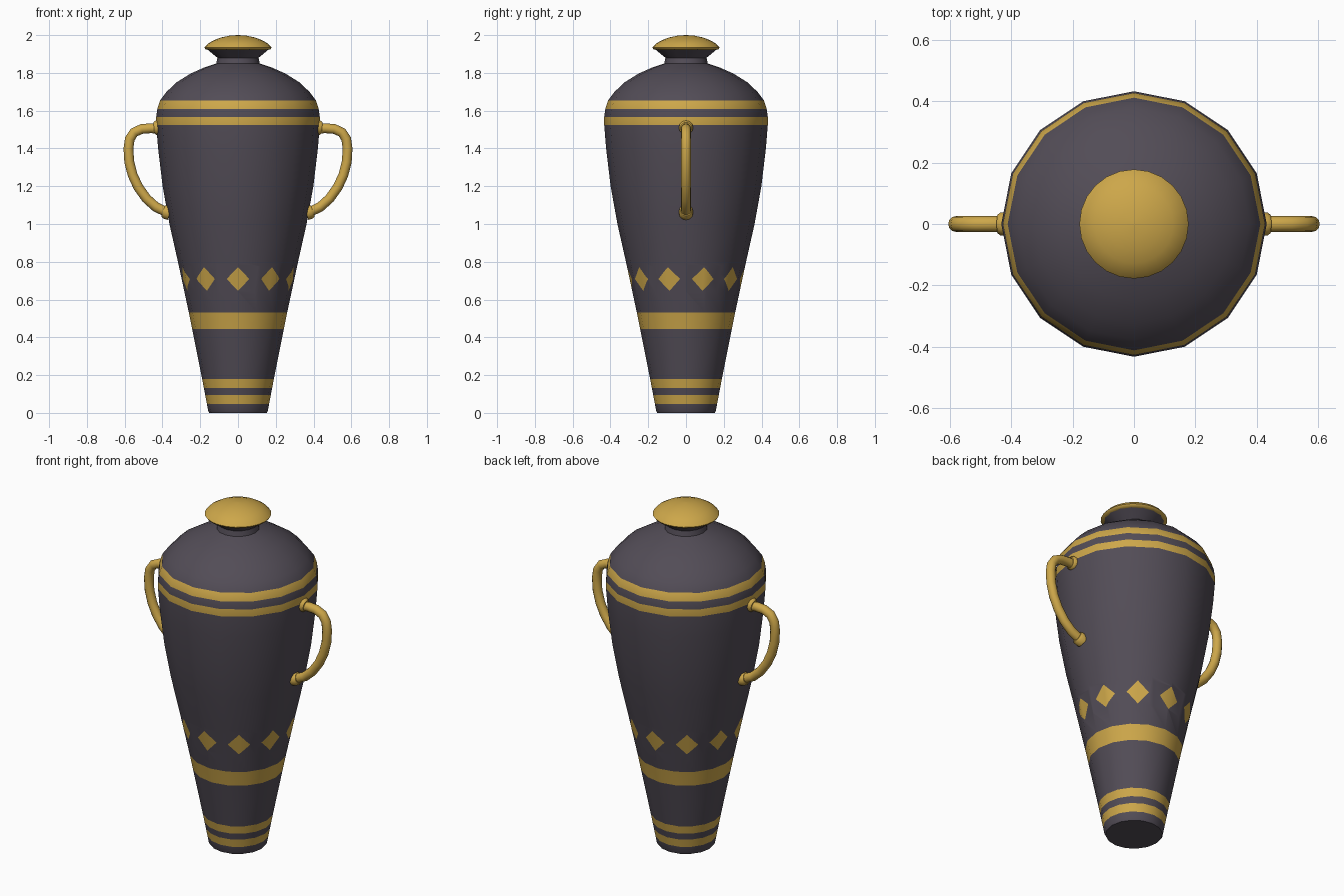
import bpy, bmesh, math
from mathutils import Vector

if "Cube" in bpy.data.objects:
    bpy.data.objects.remove(bpy.data.objects["Cube"])


def material(name, rgb):
    m = bpy.data.materials.new(name)
    m.diffuse_color = (*rgb, 1)
    m.use_nodes = True
    m.node_tree.nodes["Principled BSDF"].inputs["Base Color"].default_value = m.diffuse_color
    return m


DARK = material("dark grey glaze", (0.085, 0.073, 0.094))
GOLD = material("gold", (0.61, 0.386, 0.068))


def finish(bm, name, mats, angle=40):
    bmesh.ops.recalc_face_normals(bm, faces=bm.faces)
    me = bpy.data.meshes.new(name)
    bm.to_mesh(me)
    bm.free()
    for m in mats:
        me.materials.append(m)
    ob = bpy.data.objects.new(name, me)
    bpy.context.collection.objects.link(ob)
    bpy.ops.object.select_all(action='DESELECT')
    ob.select_set(True)
    bpy.context.view_layer.objects.active = ob
    bpy.ops.object.shade_smooth_by_angle(angle=math.radians(angle))
    return ob


def loft(bm, rings):
    """Skin a list of closed rings of points and cap both ends."""
    vs = [[bm.verts.new(p) for p in r] for r in rings]
    n = len(vs[0])
    for a, b in zip(vs, vs[1:]):
        for i in range(n):
            j = (i + 1) % n
            bm.faces.new((a[i], a[j], b[j], b[i]))
    bm.faces.new(vs[0][::-1])
    bm.faces.new(vs[-1])


def lathe(profile, sides):
    bm = bmesh.new()
    loft(bm, [[(r * math.cos(math.tau * i / sides), r * math.sin(math.tau * i / sides), z)
               for i in range(sides)] for r, z in profile])
    return bm


# Body: 16-sided lathe with painted bands and diamonds cut into the surface
BANDS = [(0.047, 0.094), (0.132, 0.179), (0.443, 0.532), (1.525, 1.567), (1.61, 1.655)]
profile = [(0.152, 0), (0.158, 0.012), (0.19, 0.18), (0.26, 0.53), (0.318, 0.8),
           (0.363, 1.0), (0.399, 1.2), (0.423, 1.4), (0.433, 1.525), (0.433, 1.567),
           (0.427, 1.61), (0.412, 1.655), (0.378, 1.70), (0.325, 1.75), (0.25, 1.797),
           (0.175, 1.83), (0.115, 1.85), (0.109, 1.88), (0.16, 1.922), (0.165, 1.926)]
body = lathe(profile, 16)


def cut(bm, faces, co, no):
    geom = set(faces)
    for f in faces:
        geom.update(f.edges)
        geom.update(f.verts)
    bmesh.ops.bisect_plane(bm, geom=list(geom), plane_co=co, plane_no=no, dist=1e-5)


DZ, DH, DW = 0.709, 0.063, 0.06          # diamond height, half height, half width
for z in [z for band in BANDS[:3] for z in band] + [DZ - DH - 0.005, DZ + DH + 0.005]:
    cut(body, body.faces[:], (0, 0, z), (0, 0, 1))

diamonds = []
for k in range(10):
    a = math.radians(-90 + 36 * k)
    diamonds.append((Vector((math.cos(a), math.sin(a), 0)), Vector((-math.sin(a), math.cos(a), 0))))


def near(f, out):
    c = f.calc_center_median()
    return abs(c.z - DZ) < DH and c.x * out.x + c.y * out.y > 0.7 * math.hypot(c.x, c.y)


for out, side in diamonds:
    for s in (-0.085, 0.085):            # fence off a patch around each diamond
        cut(body, [f for f in body.faces if near(f, out)], side * s, side)
    for sx in (1, -1):
        for sz in (1, -1):
            patch = [f for f in body.faces if near(f, out)
                     and abs(f.calc_center_median().dot(side)) < 0.085]
            cut(body, patch, side * sx * DW + Vector((0, 0, DZ)),
                side * sx / DW + Vector((0, 0, sz / DH)))

for f in body.faces:
    c = f.calc_center_median()
    in_band = any(lo < c.z < hi for lo, hi in BANDS)
    in_diamond = any(c.dot(o) > 0 and abs(c.dot(s)) / DW + abs(c.z - DZ) / DH < 1 for o, s in diamonds)
    f.material_index = 1 if in_band or in_diamond else 0
finish(body, "vase_body", [DARK, GOLD])

# Domed lid
lid = lathe([(0.155, 1.921), (0.172, 1.925), (0.178, 1.934), (0.16, 1.954), (0.128, 1.973),
             (0.088, 1.988), (0.045, 1.997), (0.004, 2.0)], 24)
finish(lid, "lid", [GOLD], 50)


# Handles with collars, mirrored left and right
def tube(name, path, radii, sides=12):
    pts = [Vector((x, 0, z)) for x, z in path]
    rings = []
    for i, p in enumerate(pts):
        t = (pts[min(i + 1, len(pts) - 1)] - pts[max(i - 1, 0)]).normalized()
        y = Vector((0, 1, 0))
        n = t.cross(y)
        rings.append([p + radii[i] * (n * math.cos(math.tau * k / sides) + y * math.sin(math.tau * k / sides))
                      for k in range(sides)])
    bm = bmesh.new()
    loft(bm, rings)
    finish(bm, name, [GOLD])


PATH = [(0.40, 1.502), (0.46, 1.507), (0.51, 1.503), (0.55, 1.485), (0.573, 1.45), (0.58, 1.40),
        (0.576, 1.33), (0.558, 1.26), (0.528, 1.195), (0.485, 1.135), (0.435, 1.09), (0.36, 1.055)]
for label, s in (("right", 1), ("left", -1)):
    tube(label + "_handle", [(s * x, z) for x, z in PATH], [0.026] * len(PATH))
    tube(label + "_upper_collar", [(s * x, z) for x, z in ((0.41, 1.51), (0.435, 1.51), (0.445, 1.509))],
         (0.038, 0.038, 0.03))
    tube(label + "_lower_collar", [(s * x, z) for x, z in ((0.36, 1.057), (0.385, 1.066), (0.396, 1.07))],
         (0.038, 0.038, 0.03))
